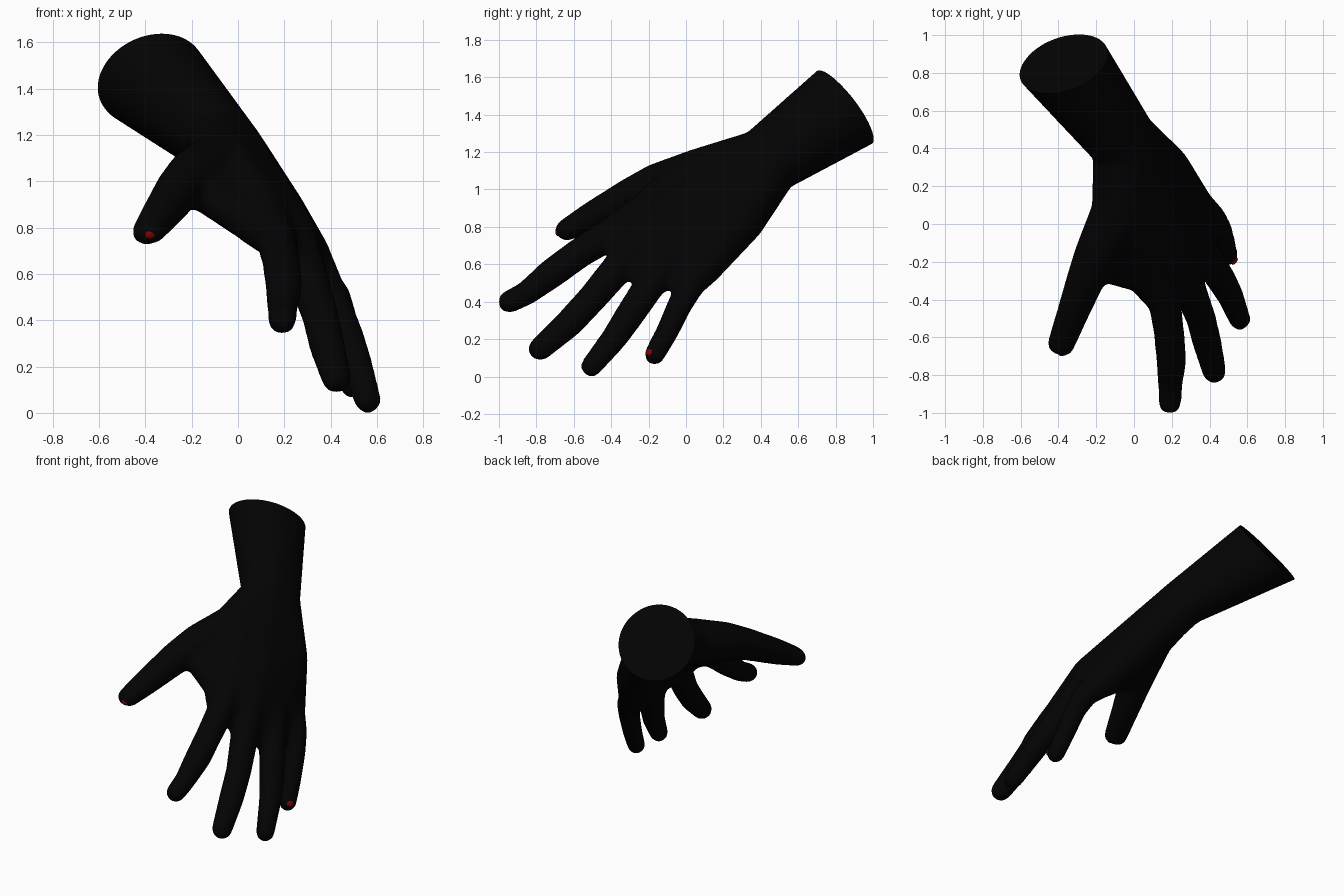
import bpy, bmesh, math
from mathutils import Vector

if "Cube" in bpy.data.objects:
    bpy.data.objects.remove(bpy.data.objects["Cube"], do_unlink=True)


def material(name, color):
    m = bpy.data.materials.new(name)
    m.use_nodes = True
    m.diffuse_color = color
    m.node_tree.nodes["Principled BSDF"].inputs["Base Color"].default_value = color
    return m


black = material("glove_black", (0.0009, 0.0009, 0.0009, 1))
red = material("nail_red", (0.2, 0.001, 0.003, 1))

# Unit directions spread evenly over a ball
BALL = []
for i in range(160):
    z = 1 - (2 * i + 1) / 160
    a = i * math.pi * (3 - math.sqrt(5))
    s = math.sqrt(1 - z * z)
    BALL.append(Vector((s * math.cos(a), s * math.sin(a), z)))

bm = bmesh.new()


def hull(points):
    """Wrap a closed skin around a set of points."""
    tmp = bmesh.new()
    for p in points:
        tmp.verts.new(p)
    bmesh.ops.convex_hull(tmp, input=tmp.verts[:])
    bmesh.ops.delete(tmp, geom=[v for v in tmp.verts if not v.link_faces], context='VERTS')
    bmesh.ops.recalc_face_normals(tmp, faces=tmp.faces[:])
    me = bpy.data.meshes.new("piece")
    tmp.to_mesh(me)
    tmp.free()
    bm.from_mesh(me)
    bpy.data.meshes.remove(me)


def balls(*specs):
    """Points on balls given as (x, y, z, radius)."""
    return [Vector(s[:3]) + d * s[3] for s in specs for d in BALL]


def chain(*specs):
    """Limb made of hulls between neighbouring balls."""
    for a, b in zip(specs, specs[1:]):
        hull(balls(a, b))


# Wrist and knuckles
wrist_thumb = (-.07, .40, 1.175, .147)
wrist_little = (-.03, .46, 1.125, .148)
heel = (.16, .285, .845, .14)
index_k = (.09, -.20, .88, .114)
middle_k = (.225, -.17, .79, .107)
ring_k = (.30, -.06, .68, .10)
little_k = (.325, .10, .585, .096)
thumb_base = (-.075, .07, 1.07, .15)
thumb_mid = (-.19, -.15, 1.02, .122)

# Palm slabs
hull(balls(wrist_thumb, wrist_little, index_k, middle_k))
hull(balls(wrist_little, heel, middle_k, ring_k))
hull(balls(heel, ring_k, little_k))
hull(balls(wrist_thumb, thumb_base, index_k))
hull(balls(thumb_base, (-.16, -.235, .95, .075), (.04, -.28, .83, .085)))

# Fingers from knuckle to tip
fingers = [
    [index_k, (.16, -.40, .765, .088), (.185, -.57, .66, .082),
     (.198, -.72, .55, .081), (.192, -.85, .447, .066), (.19, -.945, .40, .062)],
    [middle_k, (.30, -.36, .585, .088), (.355, -.50, .42, .08),
     (.385, -.62, .29, .078), (.425, -.78, .148, .065)],
    [ring_k, (.40, -.20, .48, .084), (.465, -.30, .33, .079),
     (.51, -.38, .21, .071), (.56, -.505, .055, .059)],
    [little_k, (.41, .03, .50, .078), (.452, -.03, .39, .068),
     (.476, -.10, .24, .062), (.495, -.168, .117, .057)],
]
for finger in fingers:
    chain(*finger)

# Webs between neighbouring fingers, and the fuller index side of the palm
for f, g, r in zip(fingers, fingers[1:], (.05, .035, .03)):
    hull(balls(f[0], g[0], f[1][:3] + (r,), g[1][:3] + (r,)))
hull(balls(index_k, (.065, -.31, .81, .085), (.15, -.40, .755, .085)))

# Thumb with a broad, flattened tip
thumb_joint = (-.335, -.50, .855, .083)
chain(wrist_thumb, thumb_base, thumb_mid, (-.255, -.29, .965, .102), thumb_joint)
hull(balls(thumb_joint, (-.405, -.635, .78, .055), (-.372, -.645, .785, .057)))

# Forearm, overlong so that it can be cut flat
end = Vector((-.375, .845, 1.44))
axis = Vector((-.27, .77, .58)).normalized()
far = end + Vector((-.51, .72, .48)) * .12
side = axis.orthogonal().normalized()
up = axis.cross(side)
rim = [far + (side * math.cos(t) + up * math.sin(t)) * .257
       for t in (k * math.tau / 64 for k in range(64))]
hull(balls(wrist_thumb, wrist_little) + rim)

# Fuse the pieces into one soft skin
mesh = bpy.data.meshes.new("gloved_hand")
bm.to_mesh(mesh)
bm.free()
hand = bpy.data.objects.new("gloved_hand", mesh)
bpy.context.collection.objects.link(hand)
remesh = hand.modifiers.new("fuse", 'REMESH')
remesh.mode = 'VOXEL'
remesh.voxel_size = .014
smooth = hand.modifiers.new("soften", 'SMOOTH')
smooth.factor = .5
smooth.iterations = 18
deps = bpy.context.evaluated_depsgraph_get()
skin = bpy.data.meshes.new_from_object(hand.evaluated_get(deps))
hand.modifiers.clear()
hand.data = skin

# Flat cut at the forearm end
bm = bmesh.new()
bm.from_mesh(skin)
cut = bmesh.ops.bisect_plane(bm, geom=bm.verts[:] + bm.edges[:] + bm.faces[:],
                             plane_co=end, plane_no=axis, clear_outer=True)
edges = [e for e in cut["geom_cut"] if isinstance(e, bmesh.types.BMEdge)]
bmesh.ops.holes_fill(bm, edges=edges, sides=0)
bmesh.ops.recalc_face_normals(bm, faces=bm.faces[:])
bm.to_mesh(skin)
bm.free()
skin.materials.clear()
skin.materials.append(black)


# Small nail patches set into the tips
def nail(name, loc, facing, size):
    bpy.ops.mesh.primitive_uv_sphere_add(segments=16, ring_count=8, radius=1, location=loc)
    ob = bpy.context.object
    ob.name = name
    ob.scale = (size, size * .85, .01)
    ob.rotation_euler = Vector(facing).to_track_quat('Z', 'Y').to_euler()
    ob.data.materials.append(red)
    return ob


nails = [nail("thumb_nail", (-.38, -.688, .769), (.1, -1, -.2), .022),
         nail("little_finger_nail", (.533, -.197, .13), (.74, -.6, .25), .023)]

bpy.ops.object.select_all(action='DESELECT')
for ob in [hand] + nails:
    ob.select_set(True)
bpy.context.view_layer.objects.active = hand
bpy.ops.object.shade_smooth_by_angle(angle=math.radians(40))
